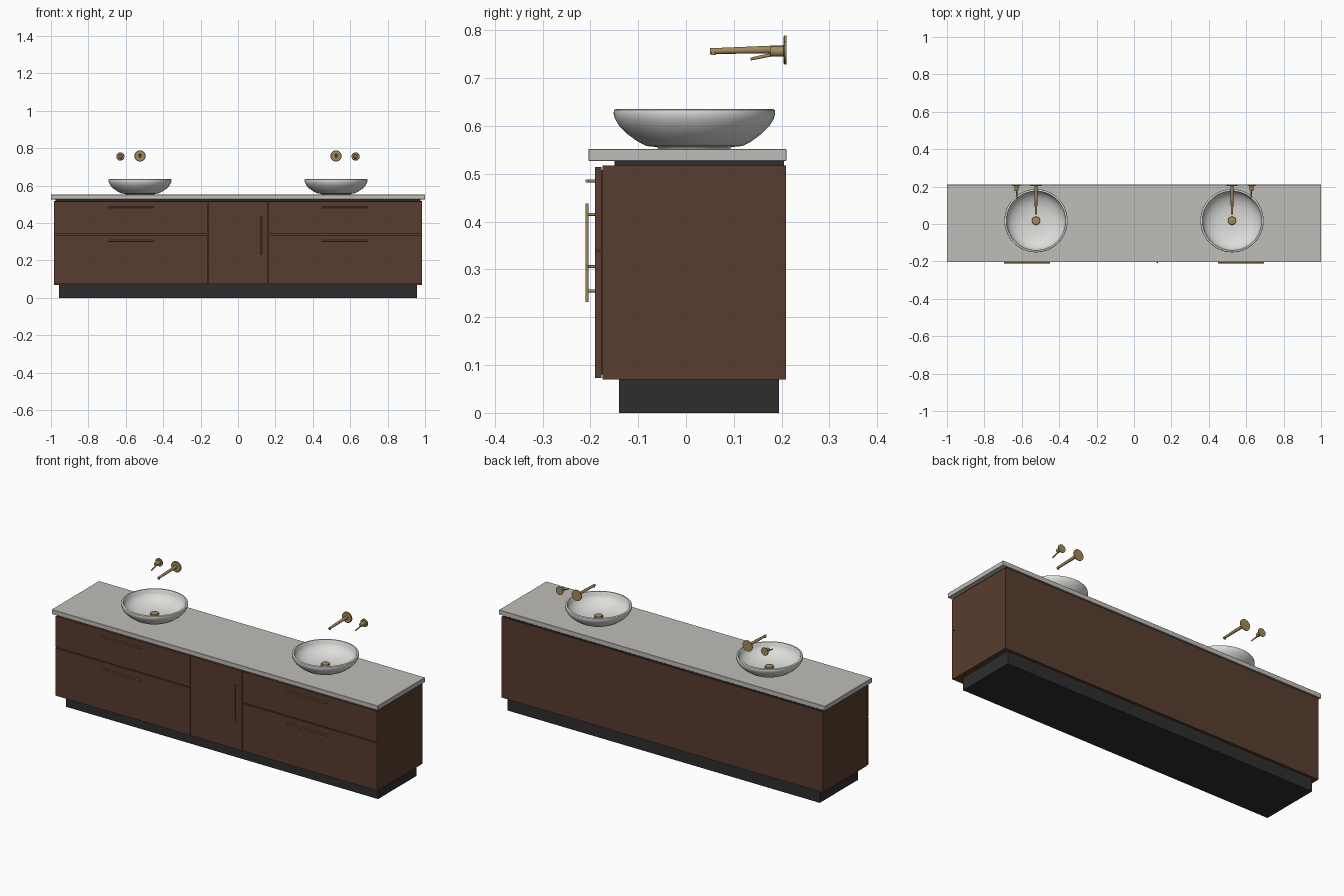
import bpy, bmesh, math
from mathutils import Vector

if "Cube" in bpy.data.objects:
    bpy.data.objects.remove(bpy.data.objects["Cube"])


def material(name, rgb):
    m = bpy.data.materials.new(name)
    m.diffuse_color = (*rgb, 1)
    m.use_nodes = True
    m.node_tree.nodes["Principled BSDF"].inputs["Base Color"].default_value = m.diffuse_color
    return m


WOOD = material("walnut_brown", (0.098, 0.045, 0.028))
STONE = material("stone_grey", (0.52, 0.51, 0.48))
DARK = material("plinth_black", (0.027, 0.027, 0.027))
CERAMIC = material("ceramic_white", (0.72, 0.72, 0.70))
BRASS = material("brushed_brass", (0.36, 0.25, 0.11))


def finish(bm, name, mat, smooth=False):
    bmesh.ops.recalc_face_normals(bm, faces=bm.faces)
    me = bpy.data.meshes.new(name)
    bm.to_mesh(me)
    bm.free()
    me.materials.append(mat)
    ob = bpy.data.objects.new(name, me)
    bpy.context.collection.objects.link(ob)
    if smooth:
        bpy.ops.object.select_all(action='DESELECT')
        ob.select_set(True)
        bpy.context.view_layer.objects.active = ob
        bpy.ops.object.shade_smooth_by_angle(angle=math.radians(35))
    return ob


def box(name, x, y, z, mat, bevel=0):
    bm = bmesh.new()
    bmesh.ops.create_cube(bm, size=1)
    for v in bm.verts:
        for i, (a, b) in enumerate((x, y, z)):
            v.co[i] = (a + b) / 2 + v.co[i] * (b - a)
    if bevel:
        bmesh.ops.bevel(bm, geom=bm.edges[:], offset=bevel, segments=1, affect='EDGES')
    return finish(bm, name, mat)


def lathe(name, profile, origin, axis, mat, n=32):
    """Revolve (radius, height) points about an axis; radius 0 closes an end."""
    bm = bmesh.new()
    rot = Vector((0, 0, 1)).rotation_difference(Vector(axis))
    rings = []
    for r, h in profile:
        count = n if r > 0 else 1
        rings.append([bm.verts.new(Vector(origin) + rot @ Vector((
            r * math.cos(2 * math.pi * i / n), r * math.sin(2 * math.pi * i / n), h)))
            for i in range(count)])
    for a, b in zip(rings, rings[1:]):
        for i in range(n):
            j = (i + 1) % n
            if len(a) == 1:
                bm.faces.new((a[0], b[i], b[j]))
            elif len(b) == 1:
                bm.faces.new((a[i], a[j], b[0]))
            else:
                bm.faces.new((a[i], a[j], b[j], b[i]))
    return finish(bm, name, mat, True)


def rod(name, a, b, r0, r1, mat, n=16):
    d = Vector(b) - Vector(a)
    return lathe(name, [(0, 0), (r0, 0), (r1, d.length), (0, d.length)], a, d, mat, n)


def pull(name, centre, axis, length, post):
    """Bar handle with two stand-off posts reaching back to the panel."""
    c, d = Vector(centre), Vector(axis)
    rod(name + "_bar", c - d * length / 2, c + d * length / 2, 0.0035, 0.0035, BRASS)
    for k, s in (("a", -1), ("b", 1)):
        p = c + d * post * s
        rod(f"{name}_post_{k}", p, (p.x, -0.188, p.z), 0.003, 0.003, BRASS, 12)


# Cabinet, plinth and top
box("plinth", (-0.957, 0.957), (-0.14, 0.195), (0, 0.072), DARK)
box("cabinet_body", (-0.985, 0.985), (-0.175, 0.209), (0.07, 0.517), WOOD)
box("shadow_gap_rail", (-0.975, 0.975), (-0.149, 0.205), (0.516, 0.528), DARK)
box("countertop", (-1, 1), (-0.204, 0.21), (0.527, 0.552), STONE, 0.0012)

# Centre door
FRONT = (-0.19, -0.177)
box("centre_door", (-0.158, 0.158), FRONT, (0.073, 0.514), WOOD)
box("door_spacer", (-0.15, 0.15), (-0.178, -0.174), (0.08, 0.508), WOOD)
pull("door_pull", (0.124, -0.207, 0.335), (0, 0, 1), 0.206, 0.08)

for side, s in (("left", -1), ("right", 1)):
    # Drawer fronts with bar pulls
    xr = sorted((0.162 * s, 0.985 * s))
    for level, z, hz in (("lower", (0.073, 0.337), 0.306), ("upper", (0.341, 0.514), 0.485)):
        box(f"{side}_{level}_drawer", xr, FRONT, z, WOOD)
        pull(f"{side}_{level}_pull", (0.572 * s, -0.207, hz), (1, 0, 0), 0.248, 0.097)

    # Vessel basin: outer wall, rounded rim, inner bowl
    cx, cy = 0.524 * s, 0.0175
    lathe(f"{side}_basin", [
        (0, 0.552), (0.075, 0.552), (0.078, 0.556), (0.100, 0.558), (0.118, 0.567),
        (0.140, 0.583), (0.157, 0.600), (0.166, 0.615), (0.169, 0.627), (0.168, 0.633),
        (0.165, 0.635), (0.159, 0.635), (0.157, 0.632), (0.155, 0.618), (0.147, 0.604),
        (0.130, 0.589), (0.105, 0.576), (0.075, 0.568), (0.040, 0.565), (0, 0.564)],
        (cx, cy, 0), (0, 0, 1), CERAMIC, 64)
    # Drain collar and raised cap
    lathe(f"{side}_drain", [
        (0, 0.560), (0.024, 0.560), (0.024, 0.567), (0.017, 0.568), (0.017, 0.572),
        (0.022, 0.573), (0.021, 0.577), (0.012, 0.579), (0, 0.579)],
        (cx, cy, 0), (0, 0, 1), BRASS)

    # Wall spout with round plate and small outlet
    lathe(f"{side}_spout_plate", [(0, 0), (0.030, 0), (0.030, 0.004), (0.028, 0.006), (0, 0.006)],
          (cx, 0.21, 0.759), (0, -1, 0), BRASS)
    rod(f"{side}_spout", (cx, 0.206, 0.7605), (cx, 0.05, 0.7565), 0.0085, 0.006, BRASS, 24)
    rod(f"{side}_spout_outlet", (cx, 0.057, 0.756), (cx, 0.057, 0.7485), 0.006, 0.006, BRASS)

    # Lever control beside the spout
    lx = 0.629 * s
    lathe(f"{side}_lever_plate", [(0, 0), (0.022, 0), (0.022, 0.004), (0.020, 0.006), (0, 0.006)],
          (lx, 0.21, 0.756), (0, -1, 0), BRASS)
    lathe(f"{side}_lever_hub", [(0, 0), (0.011, 0), (0.011, 0.026), (0.009, 0.030), (0, 0.030)],
          (lx, 0.206, 0.756), (0, -1, 0), BRASS, 24)
    rod(f"{side}_lever", (lx, 0.188, 0.751), (lx - 0.004 * s, 0.135, 0.740), 0.004, 0.003, BRASS)
